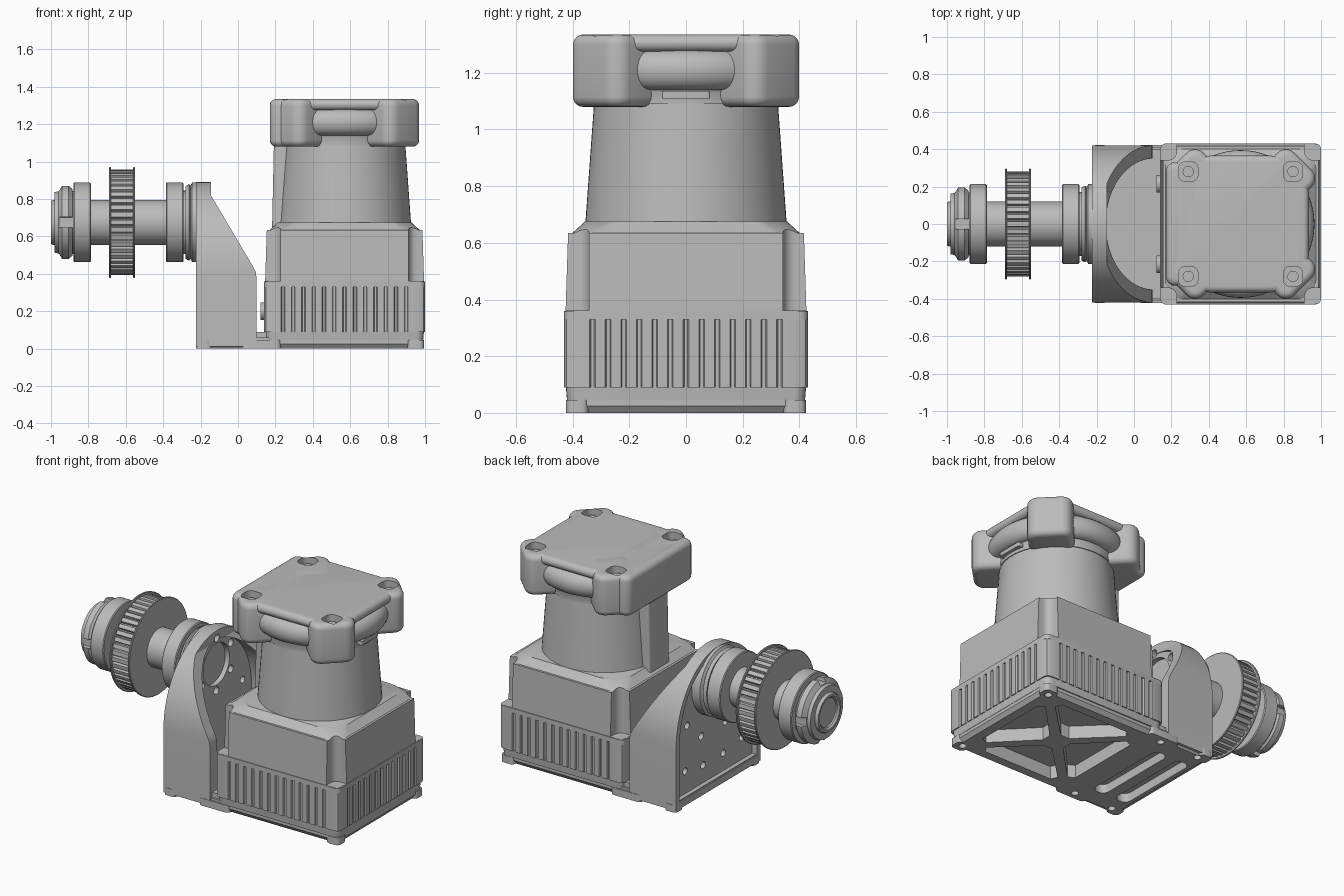
import bpy, bmesh, math
from math import cos, sin, pi, radians
from mathutils import Matrix

if "Cube" in bpy.data.objects:
    bpy.data.objects.remove(bpy.data.objects["Cube"])

GREY = (0.5, 0.5, 0.5, 1)
metal = bpy.data.materials.new("plain_grey")
metal.use_nodes = True
metal.diffuse_color = GREY
metal.node_tree.nodes["Principled BSDF"].inputs["Base Color"].default_value = GREY

CX = 0.57      # centre of the sensor body
AXIS = 0.675   # height of the shaft
parts = []


def circle(r, c=(0, 0), n=64):
    return [(c[0] + r * cos(2 * pi * i / n), c[1] + r * sin(2 * pi * i / n)) for i in range(n)]


def rounded(hx, hy, r, c=(0, 0), n=5):
    pts = []
    for k, (sx, sy) in enumerate([(1, 1), (-1, 1), (-1, -1), (1, -1)]):
        for i in range(n + 1):
            a = (k + i / n) * pi / 2
            pts.append((c[0] + sx * (hx - r) + r * cos(a), c[1] + sy * (hy - r) + r * sin(a)))
    return pts


def dome(hy, top, low):
    arc = [(hy * cos(pi * i / 32), 0.4 + (top - 0.4) * sin(pi * i / 32)) for i in range(33)]
    return [(-hy, low), (hy, low)] + arc


def loft(name, rings, axis="z", bevel=0, turn=None):
    """Skin a stack of (outline, height) rings along an axis and cap both ends."""
    place = {"x": lambda u, v, w: (w, u, v), "y": lambda u, v, w: (u, w, v),
             "z": lambda u, v, w: (u, v, w)}[axis]
    bm = bmesh.new()
    loops = [[bm.verts.new(place(u, v, w)) for u, v in pts] for pts, w in rings]
    n = len(loops[0])
    for a, b in zip(loops, loops[1:]):
        for i in range(n):
            bm.faces.new((a[i], a[(i + 1) % n], b[(i + 1) % n], b[i]))
    bm.faces.new(loops[0])
    bm.faces.new(loops[-1])
    bmesh.ops.recalc_face_normals(bm, faces=bm.faces)
    if bevel:
        edges = [e for e in bm.edges if e.calc_face_angle(0) > 0.7]
        bmesh.ops.bevel(bm, geom=edges, offset=bevel, segments=5, profile=0.5,
                        affect="EDGES", clamp_overlap=False)
    if turn:
        bm.transform(turn)
    me = bpy.data.meshes.new(name)
    bm.to_mesh(me)
    bm.free()
    me.materials.append(metal)
    ob = bpy.data.objects.new(name, me)
    bpy.context.scene.collection.objects.link(ob)
    parts.append(ob)
    return ob


def prism(name, pts, lo, hi, axis="z", bevel=0, turn=None):
    return loft(name, [(pts, lo), (pts, hi)], axis, bevel, turn)


def lathe_x(name, profile):
    return loft(name, [(circle(r, (0, AXIS)), x) for x, r in profile], "x")


def lathe_z(name, profile):
    return loft(name, [(circle(r, (CX, 0)), z) for z, r in profile])


def cut(targets, cutters):
    for ob in targets:
        bpy.context.view_layer.objects.active = ob
        for c in cutters:
            m = ob.modifiers.new("cut", "BOOLEAN")
            m.operation, m.object = "DIFFERENCE", c
            bpy.ops.object.modifier_apply(modifier=m.name)
    for c in cutters:
        parts.remove(c)
        bpy.data.objects.remove(c)


def corners(d):
    return [(CX + sx * d, sy * d) for sx in (-1, 1) for sy in (-1, 1)]


# Domed bracket: thin recessed web with a rim that slopes away towards the top
bracket = prism("bracket", dome(0.42, 0.89, 0.012), -0.225, 0.1, "x")
holes = [prism("hollow", dome(0.35, 0.83, 0.09), -0.15, 0.3, "x"),
         prism("outer_recess", dome(0.385, 0.86, 0.055), -0.4, -0.19, "x"),
         prism("slope", [(-0.145, 0.82), (0.08, 0.44), (0.095, 0.41), (0.1, 0.37), (0.3, 0.37),
                         (0.3, 1.1), (-0.145, 1.1)], -1, 1, "y"),
         prism("bearing_seat", circle(0.13, (0, AXIS)), -0.25, 0, "x")]
for i in range(6):
    a = radians(30 + 60 * i)
    holes.append(prism("bolt_hole", circle(0.024, (0.165 * cos(a), AXIS + 0.165 * sin(a)), 16), -0.25, 0, "x"))
for s in (-1, 1):
    for y, z in ((0.26, 0.48), (0.28, 0.2), (0.12, 0.36), (0.1, 0.17)):
        holes.append(prism("plate_hole", circle(0.022, (s * y, z), 16), -0.3, 0, "x"))
cut([bracket], holes)
prism("bracket_bridge", rounded(0.04, 0.4, 0.01, (0.12, 0)), 0.04, 0.09)

# Base plate, feet and the underside pockets between diagonal ribs
base = loft("base_plate", [(rounded(hx, hy, 0.03, (0.385, 0)), z) for hx, hy, z in
                           [(0.585, 0.395, 0), (0.603, 0.413, 0.025), (0.603, 0.413, 0.06)]])
under = loft("housing_foot", [(rounded(h, h, 0.04, (CX, 0)), z) for h, z in ((0.42, 0.045), (0.424, 0.092))])
feet = []
for x, hx in ((-0.183, 0.042), (0.125, 0.105), (0.95, 0.045)):
    for y in (-0.383, 0.383):
        feet.append(prism("foot", rounded(hx, 0.04, 0.025, (x, y)), 0, 0.046))
pockets = []
for k in range(4):
    turn = Matrix.Translation((CX, 0, 0)) @ Matrix.Rotation(k * pi / 2, 4, "Z")
    pockets.append(prism("pocket", [(-0.03, 0.075), (0.03, 0.075), (0.26, 0.3), (0.24, 0.34),
                                    (-0.24, 0.34), (-0.26, 0.3)], -0.1, 0.08, turn=turn))
for x in (-0.13, 0.03):
    pockets.append(prism("slot", rounded(0.045, 0.28, 0.04, (x, 0)), -0.1, 0.055))
for x in (-0.15, 0.12, 0.945):
    for y in (-0.375, 0.375):
        pockets.append(prism("foot_hole", circle(0.022, (x, y), 16), -0.1, 0.04))
cut([base, under, bracket] + feet, pockets)

# Finned lower housing
fins = []
for k in range(4):
    side = [(0.43, -0.4), (0.43, 0.4), (0.421, 0.421)]
    grooves = []
    for i in range(-6, 7):
        u = i * 0.055
        grooves += [(0.43, u - 0.01), (0.421, u - 0.006), (0.421, u + 0.006), (0.43, u + 0.01)]
    for a, b in side[:1] + grooves + side[1:]:
        c, s = round(cos(k * pi / 2)), round(sin(k * pi / 2))
        fins.append((CX + a * c - b * s, a * s + b * c))
prism("finned_housing", fins, 0.09, 0.33)
prism("housing_band", rounded(0.43, 0.43, 0.03, (CX, 0)), 0.33, 0.36)

# Upper housing with notched corners and a sloping shoulder
upper = loft("upper_housing", [(rounded(h, h, 0.03, (CX, 0)), z) for h, z in ((0.425, 0.355), (0.416, 0.634))])
shoulder = loft("shoulder", [(rounded(h, h, r, (CX, 0), 8), z) for h, r, z in
                             ((0.402, 0.1, 0.63), (0.402, 0.1, 0.634), (0.357, 0.13, 0.675))])
cut([upper, shoulder], [prism("notch", rounded(0.083, 0.083, 0.045, p), 0.361, 0.8) for p in corners(0.425)])
for y in (-0.215, 0.215):
    prism("connector", circle(0.047, (y, 0.2), 24), 0.12, 0.16, "x")

# Tapered neck and its cable cover
lathe_z("neck", [(0.63, 0.358), (1.1, 0.324)])
loft("cable_cover", [(rounded(hx, 0.1, 0.015, (CX - 0.2, 0)), z) for hx, z in ((0.188, 0.63), (0.178, 1.1))])

# Cap: core with a bulging grip ring, top plate, four diagonal lugs, closed rear wall
ring = [(1.21 - 0.07 * cos(pi * i / 12), 0.335 + 0.06 * sin(pi * i / 12)) for i in range(13)]
lathe_z("grip_ring", [(1.09, 0.33), (1.13, 0.33)] + ring + [(1.3, 0.33)])
cap = [prism("cap_top", rounded(0.365, 0.365, 0.2, (CX, 0), 8), 1.275, 1.335, bevel=0.03)]
for k in range(4):
    turn = Matrix.Translation((CX, 0, 0)) @ Matrix.Rotation(pi / 4 + k * pi / 2, 4, "Z")
    cap.append(prism("cap_lug", rounded(0.145, 0.13, 0.065, (0.328, 0)), 1.08, 1.335,
                     bevel=0.035, turn=turn))
cap.append(prism("cap_rear_wall", rounded(0.13, 0.33, 0.05, (CX - 0.27, 0)), 1.08, 1.335, bevel=0.035))
cut(cap, [prism("screw_pocket", rounded(0.052, 0.052, 0.035, p), 1.29, 1.5) for p in corners(0.28)])
for p in corners(0.28):
    prism("cap_screw", circle(0.03, p, 20), 1.27, 1.305)
prism("cap_tab", rounded(0.02, 0.085, 0.01, (CX + 0.33, 0)), 1.11, 1.135)

# Shaft with bore, collars and bearing boss
lathe_x("shaft", [(-0.8, 0.09), (-0.99, 0.09), (-1.0, 0.1), (-1.0, 0.114), (-0.99, 0.12), (-0.2, 0.12)])
for x in (-0.88, -0.385):
    lathe_x("collar", [(x, 0.208), (x + 0.005, 0.213), (x + 0.088, 0.213), (x + 0.093, 0.208)])
lathe_x("bearing_boss", [(-0.295, 0.17), (-0.28, 0.17), (-0.28, 0.195), (-0.262, 0.205),
                         (-0.255, 0.195), (-0.245, 0.213), (-0.18, 0.213)])

# Slotted lock nut
lathe_x("lock_washer", [(-0.98, 0.125), (-0.98, 0.162), (-0.95, 0.168), (-0.87, 0.168)])
nut = lathe_x("lock_nut", [(-0.96, 0.165), (-0.94, 0.198), (-0.905, 0.198), (-0.885, 0.18)])
slots = []
for k in range(4):
    turn = Matrix.Translation((0, 0, AXIS)) @ Matrix.Rotation(k * pi / 2, 4, "X")
    slots.append(prism("nut_slot", rounded(0.045, 0.028, 0.002, (0.215, 0)), -1, -0.8, "x", turn=turn))
cut([nut], slots)

# Toothed pulley between two flanges
teeth = []
for i in range(44):
    for f, r in ((-0.42, 0.265), (-0.3, 0.282), (0.3, 0.282), (0.42, 0.265)):
        a = 2 * pi * (i + f) / 44
        teeth.append((r * cos(a), AXIS + r * sin(a)))
prism("pulley_teeth", teeth, -0.685, -0.555, "x")
for x in (-0.69, -0.562):
    lathe_x("pulley_flange", [(x, 0.292), (x + 0.003, 0.296), (x + 0.009, 0.296), (x + 0.012, 0.292)])

# Smooth shading with sharp edges kept
bpy.ops.object.select_all(action="DESELECT")
for ob in parts:
    ob.select_set(True)
bpy.context.view_layer.objects.active = parts[0]
bpy.ops.object.shade_smooth_by_angle(angle=radians(30))
